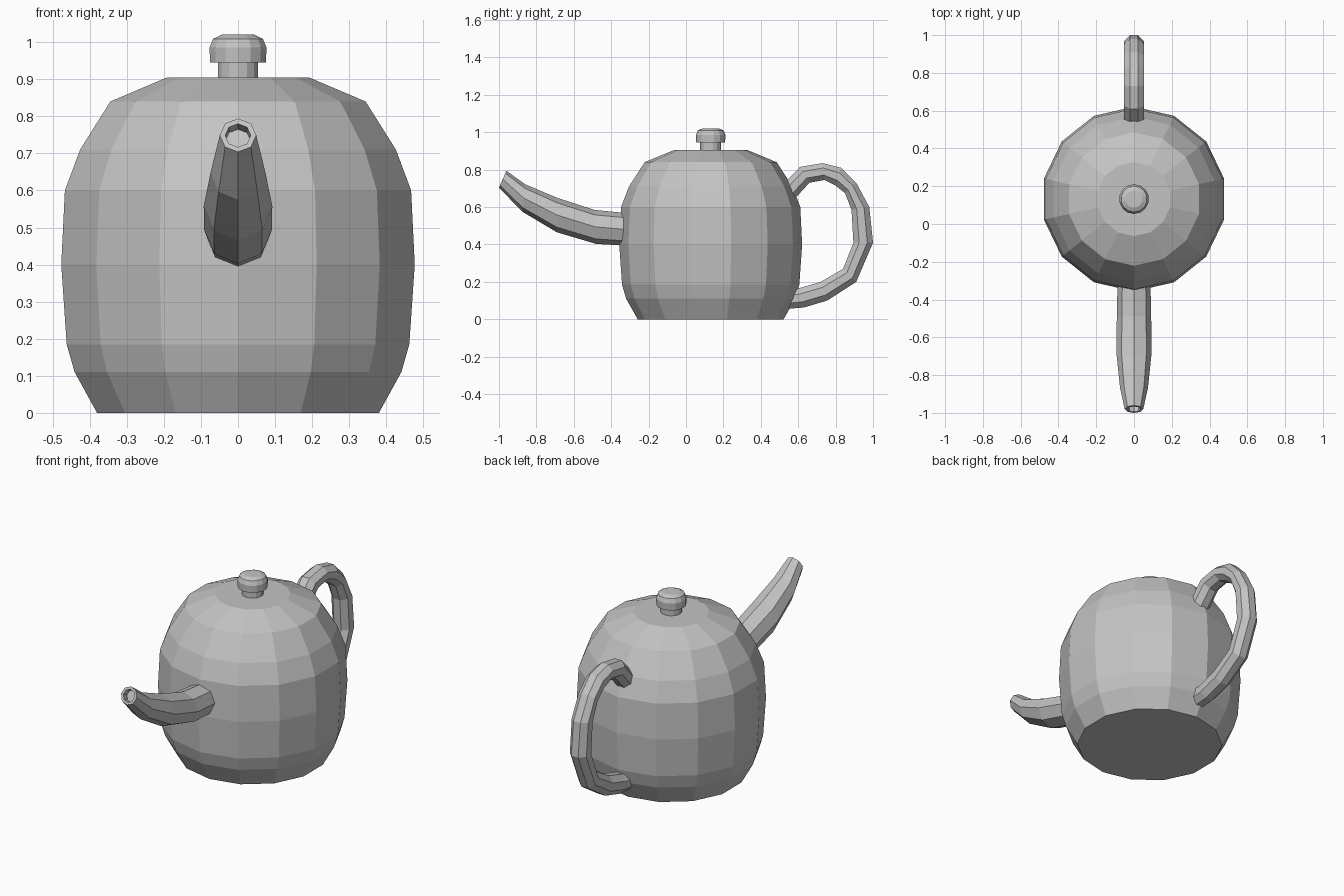
import bpy
import bmesh
import math
from mathutils import Vector

cube = bpy.data.objects.get("Cube")
if cube:
    bpy.data.objects.remove(cube, do_unlink=True)

CENTRE_Y = 0.132
grey = bpy.data.materials.new("plain_grey")
grey.use_nodes = True
grey.diffuse_color = (0.55, 0.55, 0.55, 1)
grey.node_tree.nodes["Principled BSDF"].inputs["Base Color"].default_value = (0.55, 0.55, 0.55, 1)


def skin(name, rings):
    """Bridge a list of equal rings, cap both ends and make an object."""
    bm = bmesh.new()
    loops = [[bm.verts.new(p) for p in ring] for ring in rings]
    for a, b in zip(loops, loops[1:]):
        for i in range(len(a)):
            j = (i + 1) % len(a)
            bm.faces.new((a[i], a[j], b[j], b[i]))
    bm.faces.new(loops[0][::-1])
    bm.faces.new(loops[-1])
    bmesh.ops.recalc_face_normals(bm, faces=bm.faces)
    mesh = bpy.data.meshes.new(name)
    bm.to_mesh(mesh)
    bm.free()
    mesh.materials.append(grey)
    obj = bpy.data.objects.new(name, mesh)
    bpy.context.collection.objects.link(obj)
    return obj


def lathe(name, profile, sides):
    """Turn (radius, height) points about the pot's axis."""
    angles = [math.tau * i / sides - math.pi / 2 for i in range(sides)]
    return skin(name, [[(r * math.cos(a), CENTRE_Y + r * math.sin(a), z) for a in angles]
                       for r, z in profile])


def tube(name, edges, half_width=None, flat=False):
    """Eight-sided tube from pairs of outer and inner edge points in the side plane."""
    turn = math.pi / 8 if flat else 0
    grow = 1 / math.cos(turn)
    rings = []
    for y1, z1, y2, z2 in edges:
        outer, inner = Vector((0, y1, z1)), Vector((0, y2, z2))
        mid, arm = (outer + inner) / 2, (outer - inner) / 2 * grow
        side = Vector((half_width * grow if half_width else arm.length, 0, 0))
        angles = [math.tau * i / 8 + turn for i in range(8)]
        rings.append([mid + side * math.cos(a) + arm * math.sin(a) for a in angles])
    return skin(name, rings)


# Faceted body with flat base and lid
lathe("pot_body", [(0.39, 0), (0.452, 0.11), (0.474, 0.185), (0.489, 0.4),
                   (0.479, 0.6), (0.437, 0.71), (0.353, 0.84), (0.196, 0.905)], 14)

# Lid knob on its stem
lathe("knob_stem", [(0.056, 0.9), (0.056, 0.95)], 14)
lathe("knob_cap", [(0.077, 0.945), (0.079, 0.985), (0.069, 1.009), (0.045, 1.02)], 14)

# Spout, ending in a rim with a shallow opening
tube("spout", [(-0.31, 0.567, -0.31, 0.393), (-0.49, 0.585, -0.48, 0.403),
               (-0.69, 0.65, -0.69, 0.465), (-0.86, 0.722, -0.875, 0.575),
               (-0.96, 0.794, -1.0, 0.704), (-0.966, 0.78, -0.994, 0.717),
               (-0.934, 0.765, -0.962, 0.702)])

# Looped handle with both ends set into the body
tube("handle", [(0.49, 0.69, 0.55, 0.61), (0.61, 0.815, 0.66, 0.73),
                (0.73, 0.835, 0.74, 0.745), (0.83, 0.81, 0.80, 0.715),
                (0.91, 0.73, 0.85, 0.675), (0.98, 0.60, 0.885, 0.585),
                (1.0, 0.41, 0.895, 0.41), (0.91, 0.2, 0.84, 0.27),
                (0.755, 0.10, 0.72, 0.20), (0.63, 0.063, 0.60, 0.165),
                (0.53, 0.055, 0.52, 0.155)], half_width=0.052, flat=True)
